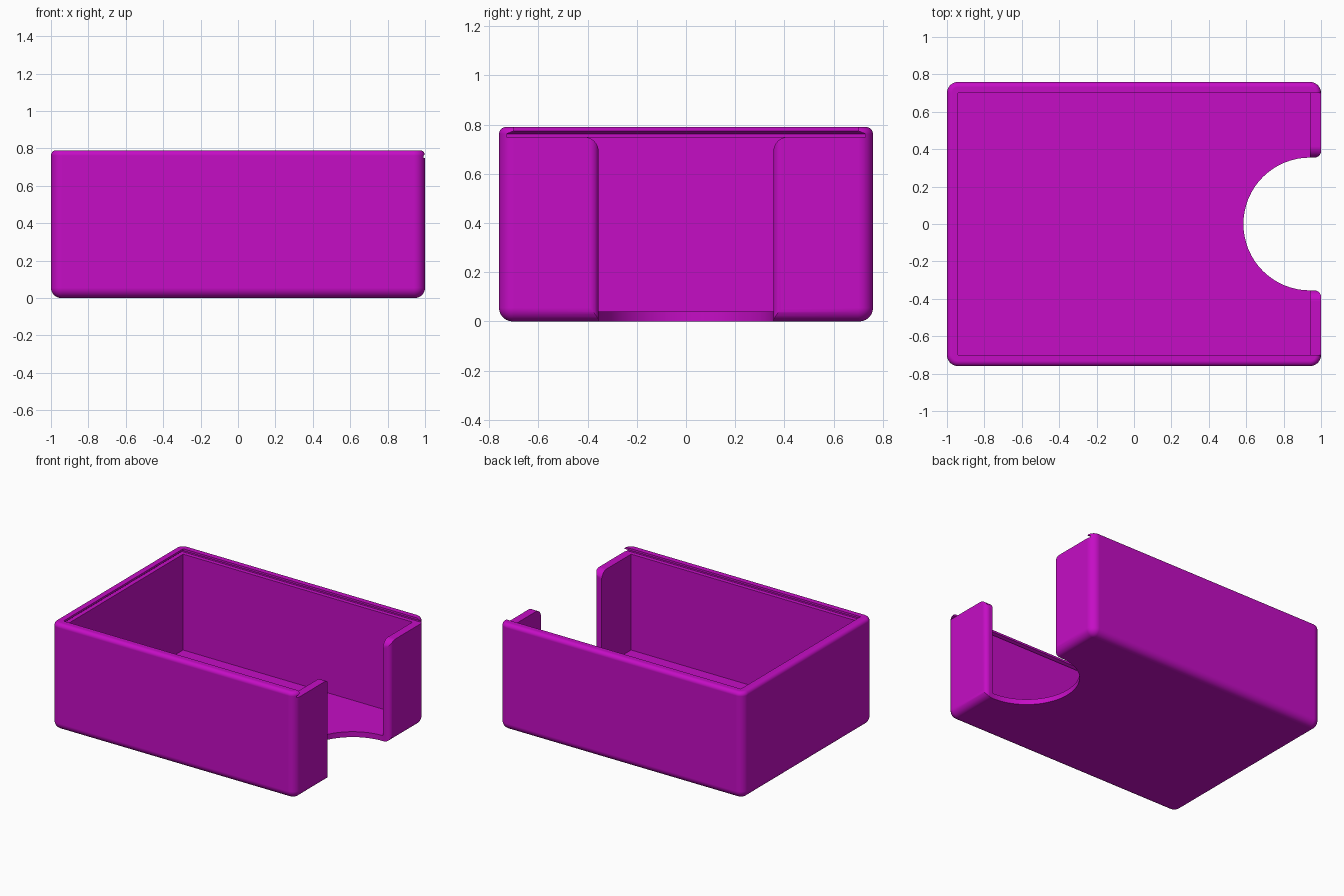
import bpy, bmesh
from math import sin, cos, pi, sqrt, radians

default = bpy.data.objects.get("Cube")
if default:
    bpy.data.objects.remove(default, do_unlink=True)

LENGTH, WIDTH, HEIGHT = 1.0, 0.76, 0.79      # half length, half width, full height
WALL, FLOOR, RIM = 0.06, 0.04, 0.75
NOTCH, CORNER = 0.355, 0.06
STEPS = 10

magenta = bpy.data.materials.new("magenta")
magenta.use_nodes = True
colour = (0.56, 0.004, 0.56, 1)
magenta.diffuse_color = colour
magenta.node_tree.nodes["Principled BSDF"].inputs["Base Color"].default_value = colour


def loft(name, rings):
    """Closed solid through rings that have equal point counts."""
    bm = bmesh.new()
    loops = [[bm.verts.new(p) for p in ring] for ring in rings]
    n = len(loops[0])
    for a, b in zip(loops, loops[1:]):
        for i in range(n):
            j = (i + 1) % n
            bm.faces.new((a[i], a[j], b[j], b[i]))
    bm.faces.new(loops[0])
    bm.faces.new(loops[-1])
    bmesh.ops.recalc_face_normals(bm, faces=bm.faces)
    mesh = bpy.data.meshes.new(name)
    bm.to_mesh(mesh)
    bm.free()
    mesh.materials.append(magenta)
    obj = bpy.data.objects.new(name, mesh)
    bpy.context.collection.objects.link(obj)
    return obj


def rounded_ring(inset, z):
    r = CORNER - inset
    ring = []
    for quarter, (sx, sy) in enumerate([(1, 1), (-1, 1), (-1, -1), (1, -1)]):
        for i in range(STEPS + 1):
            t = (quarter + i / STEPS) * pi / 2
            ring.append((sx * (LENGTH - CORNER) + r * cos(t),
                         sy * (WIDTH - CORNER) + r * sin(t), z))
    return ring


def rectangle(x0, x1, half, z):
    return [(x0, -half, z), (x1, -half, z), (x1, half, z), (x0, half, z)]


# Outer block: large round at the bottom, small round at the top
def edge_round(r, z_of):
    return [(r * (1 - sin(t)), z_of(r * (1 - cos(t))))
            for t in (i / STEPS * pi / 2 for i in range(STEPS + 1))]

bottom = edge_round(0.055, lambda d: d)
top = edge_round(0.028, lambda d: HEIGHT - d)
box = loft("open_box", [rounded_ring(*p) for p in bottom + top[::-1]])

# Main cavity
inner_x, inner_y = LENGTH - WALL, WIDTH - WALL
cavity = loft("cavity_cutter", [rectangle(-inner_x, inner_x, inner_y, z)
                                for z in (FLOOR, RIM + 0.01)])

# Undercut groove for a sliding lid, open at the right-hand end
groove = loft("lid_groove_cutter", [
    rectangle(-inner_x - e, 1.1, inner_y + e, z)
    for e, z in ((0.03, RIM), (0.03, 0.762), (0, 0.775), (0, 0.9))])

# Finger notch: half circle in the floor, rounded outer edges on the end wall
arc = [(inner_x - NOTCH * sin(i / 32 * pi), NOTCH * cos(i / 32 * pi)) for i in range(33)]
r = 0.035
flare = []
for i in range(STEPS + 1):
    dx = r * sin(i / STEPS * pi / 2)
    flare.append((LENGTH - r + dx, NOTCH + r - sqrt(max(0, r * r - dx * dx))))
flare.append((1.1, NOTCH + r))
outline = flare[::-1] + arc + [(x, -y) for x, y in flare]
notch = loft("finger_notch_cutter", [[(x, y, z) for x, y in outline] for z in (-0.1, 0.9)])

# Rounded upper corners beside the notch
r = 0.06
side = [(NOTCH + r * (1 - cos(t)), RIM - r + r * sin(t))
        for t in (i / STEPS * pi / 2 for i in range(STEPS + 1))]
side.append((NOTCH + r, RIM + 0.015))
profile = side + [(-y, z) for y, z in reversed(side)]
shoulders = loft("notch_shoulder_cutter",
                 [[(x, y, z) for y, z in profile] for x in (0.92, 1.1)])

# Cut the block and discard the cutters
bpy.context.view_layer.objects.active = box
box.select_set(True)
for cutter in (cavity, groove, notch, shoulders):
    cutter.hide_render = True
    mod = box.modifiers.new(cutter.name, "BOOLEAN")
    mod.operation = "DIFFERENCE"
    mod.solver = "EXACT"
    mod.object = cutter
    bpy.ops.object.modifier_apply(modifier=mod.name)
    bpy.data.objects.remove(cutter, do_unlink=True)

bpy.ops.object.shade_smooth_by_angle(angle=radians(30))
weighted = box.modifiers.new("even_shading", "WEIGHTED_NORMAL")
weighted.keep_sharp = True
